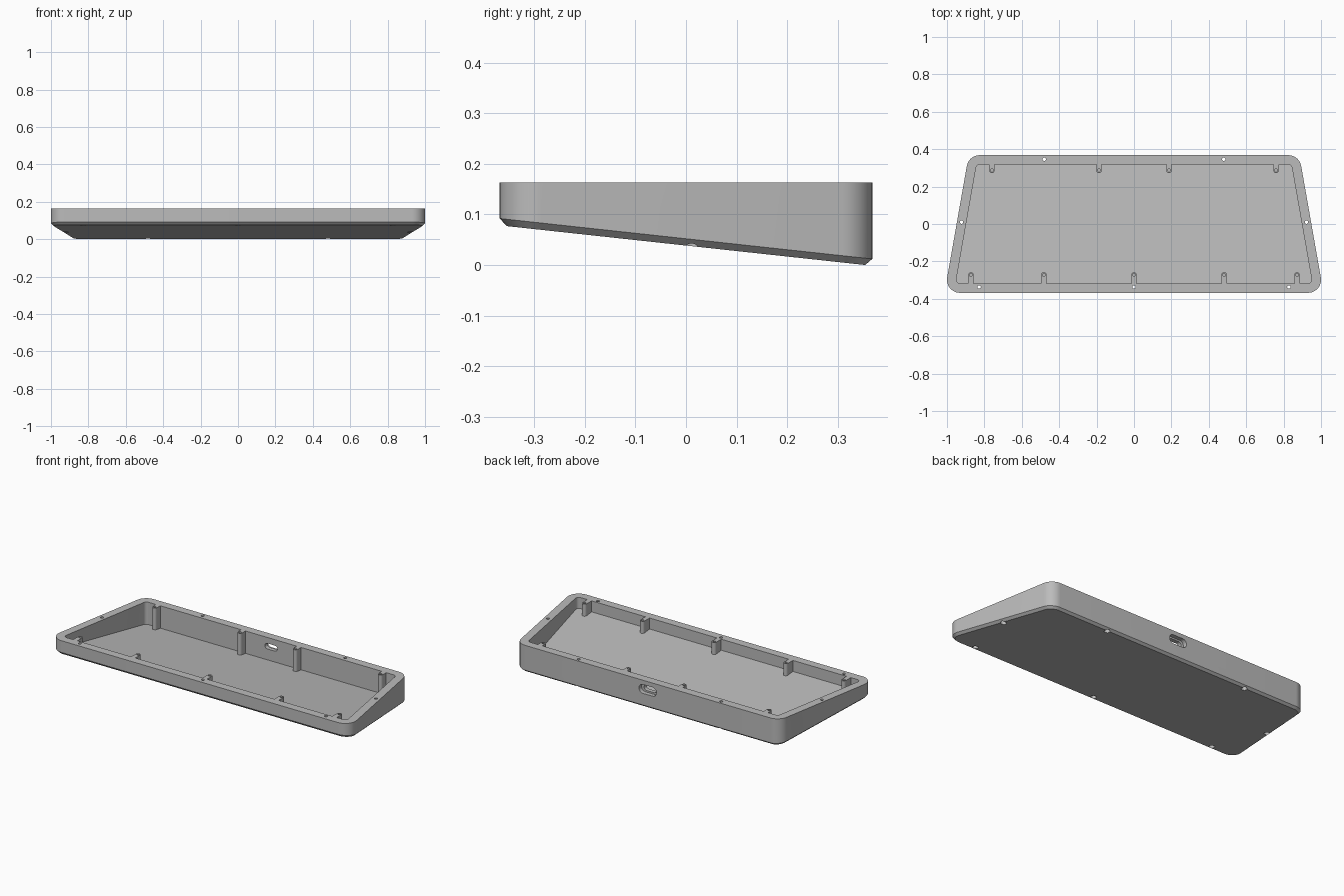
import bpy, bmesh
from math import sin, cos, radians, tan
from mathutils import Matrix, Vector

cube = bpy.data.objects.get("Cube")
if cube:
    bpy.data.objects.remove(cube, do_unlink=True)

TOP = 0.163          # rim height
CORNER = 0.07        # outer corner radius
CY = 0.298           # y of the corner centres
FRONT_X = 0.93       # x of the front corner centres
BACK_X = FRONT_X - 2 * CY * tan(radians(10))

grey = bpy.data.materials.new("light grey plastic")
grey.diffuse_color = (0.5, 0.5, 0.5, 1)
grey.use_nodes = True
grey.node_tree.nodes["Principled BSDF"].inputs["Base Color"].default_value = (0.5, 0.5, 0.5, 1)


def underside(y):
    """Height of the sloping bottom plane."""
    return 0.1085 * (0.354 - y)


def outline(inset):
    """Rounded trapezoid, counter-clockwise."""
    r, steps, right = CORNER - inset, 12, []
    for cx, cy, a0, a1 in ((FRONT_X, -CY, -90, 10), (BACK_X, CY, 10, 90)):
        for i in range(steps + 1):
            a = radians(a0 + (a1 - a0) * i / steps)
            right.append((cx + r * cos(a), cy + r * sin(a)))
    return right + [(-x, y) for x, y in reversed(right)]


def new_object(name, bm):
    bmesh.ops.recalc_face_normals(bm, faces=bm.faces)
    mesh = bpy.data.meshes.new(name)
    bm.to_mesh(mesh)
    bm.free()
    mesh.materials.append(grey)
    obj = bpy.data.objects.new(name, mesh)
    bpy.context.collection.objects.link(obj)
    return obj


def loft(name, loops):
    """Solid skinned through loops of equal length."""
    bm = bmesh.new()
    rings = [[bm.verts.new(p) for p in loop] for loop in loops]
    for low, high in zip(rings, rings[1:]):
        for i in range(len(low)):
            j = (i + 1) % len(low)
            bm.faces.new((low[i], low[j], high[j], high[i]))
    bm.faces.new(rings[0])
    bm.faces.new(rings[-1])
    return new_object(name, bm)


def slot(name, spots, radius, half_length, z0, z1, axis="Z"):
    """Stadium-section prisms; half_length 0 gives a plain cylinder."""
    bm = bmesh.new()
    for spot in spots:
        rings = []
        for z in (z0, z1):
            ring = []
            for i in range(26):
                a = radians(-90 + 180 * (i % 13) / 12 + 180 * (i // 13))
                side = half_length if i < 13 else -half_length
                u, v = side + radius * cos(a), radius * sin(a)
                p = (u, v, z) if axis == "Z" else (u, z, v)
                ring.append(bm.verts.new(Vector(p) + Vector(spot)))
            rings.append(ring)
        for i in range(26):
            j = (i + 1) % 26
            bm.faces.new((rings[0][i], rings[0][j], rings[1][j], rings[1][i]))
        bm.faces.new(rings[0])
        bm.faces.new(rings[1])
    bmesh.ops.remove_doubles(bm, verts=bm.verts, dist=1e-5)
    return new_object(name, bm)


def subtract(target, cutter):
    """Cut and discard the cutter."""
    mod = target.modifiers.new("cut", "BOOLEAN")
    mod.operation, mod.object, mod.solver = "DIFFERENCE", cutter, "EXACT"
    bpy.context.view_layer.objects.active = target
    bpy.ops.object.modifier_apply(modifier=mod.name)
    bpy.data.objects.remove(cutter, do_unlink=True)


# Wedge-shaped tray with a chamfered underside
outer, foot = outline(0), outline(0.014)
case = loft("tray_case", [
    [(x, y, underside(y)) for x, y in foot],
    [(x, y, underside(y) + 0.0135) for x, y in outer],
    [(x, y, TOP) for x, y in outer]])

# Screw posts, each a bar with a rounded tip reaching out of the wall
posts = [(x, -0.272, 1) for x in (-0.872, -0.482, 0, 0.482, 0.872)]
posts += [(x, 0.287, -1) for x in (-0.76, -0.187, 0.187, 0.76)]

# Pocket shape, notched where the posts stand
inner = outline(0.05)
pocket = loft("pocket_cutter", [
    [(x, y, underside(y) + 0.023) for x, y in inner],
    [(x, y, TOP + 0.05) for x, y in inner]])
for x, y, s in posts:
    r = 0.0145
    arc = [(x + r * cos(radians(a)), y + s * r * sin(radians(a))) for a in range(0, 181, 15)]
    bar = arc + [(x - r, y - s * 0.1), (x + r, y - s * 0.1)]
    subtract(pocket, loft("post_cutter", [[(u, v, z) for u, v in bar] for z in (-0.1, 0.3)]))
subtract(case, pocket)

# Blind screw holes in the posts
subtract(case, slot("post_holes", [(x, y, 0) for x, y, s in posts],
                    0.008, 0, TOP - 0.05, TOP + 0.05))

# Through holes in the rim, with wider seats below
rim = [(s * x, y, underside(y)) for x, y in ((0.48, 0.346), (0.922, 0.01), (0.828, -0.337))
       for s in (-1, 1)] + [(0, -0.337, underside(-0.337))]
subtract(case, slot("rim_holes", rim, 0.009, 0, -0.1, 0.3))
subtract(case, slot("rim_hole_seats", rim, 0.016, 0, -0.1, 0.03))

# Cable opening in the back wall with a wider outer recess
port = [(0, 0.368, 0.11)]
subtract(case, slot("port_opening", port, 0.017, 0.025, -0.09, 0.05, "Y"))
subtract(case, slot("port_recess", port, 0.027, 0.032, -0.025, 0.05, "Y"))

# Smooth rounded corners, sharp edges
bpy.ops.object.select_all(action="DESELECT")
case.select_set(True)
bpy.context.view_layer.objects.active = case
bpy.ops.object.shade_smooth_by_angle(angle=radians(25))
